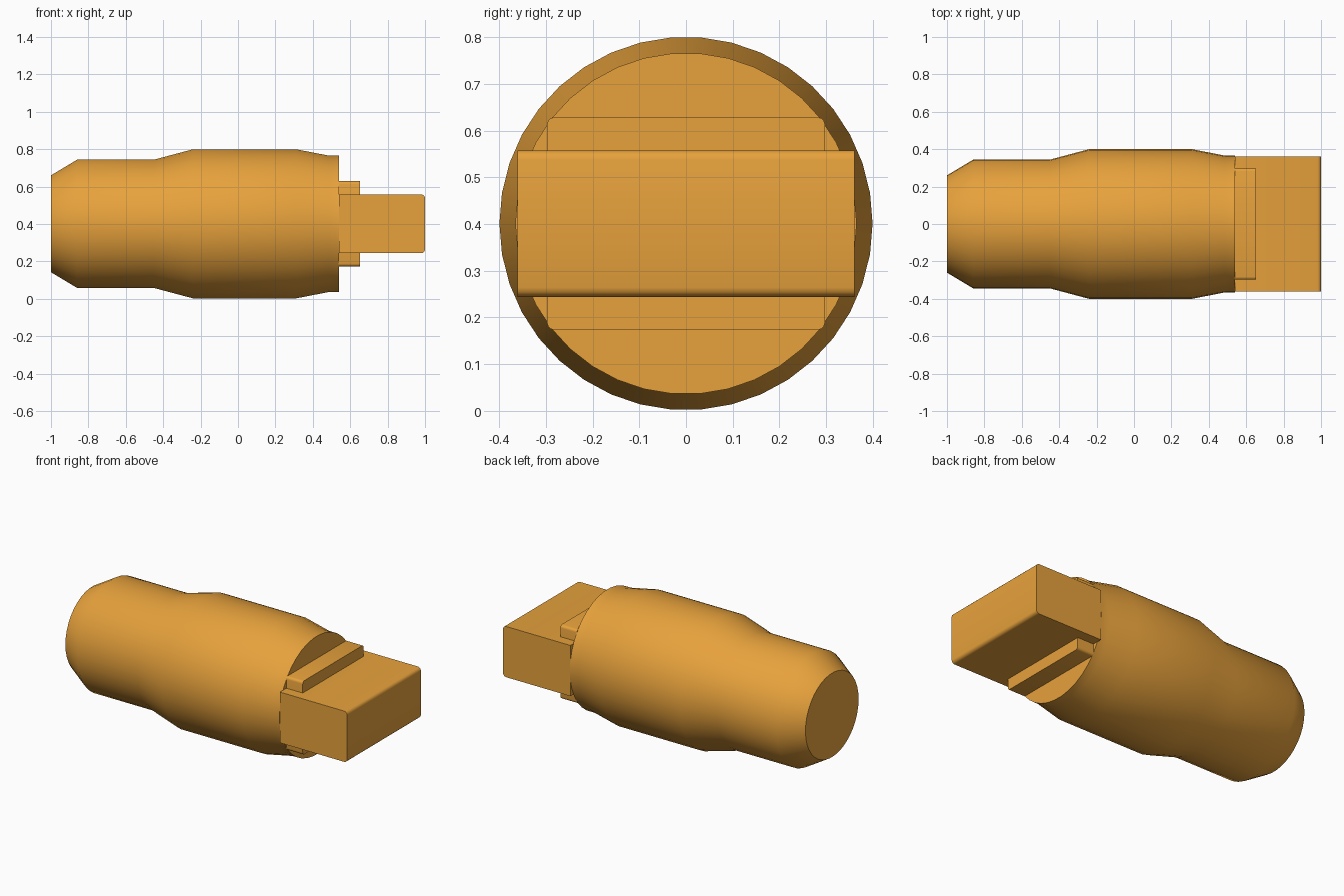
import bpy, bmesh
from math import cos, sin, pi, radians

if "Cube" in bpy.data.objects:
    bpy.data.objects.remove(bpy.data.objects["Cube"])

CZ = 0.401    # height of the long axis
SIDES = 38

mat = bpy.data.materials.new("orange")
mat.diffuse_color = (0.8, 0.36, 0.045, 1)
mat.use_nodes = True
mat.node_tree.nodes["Principled BSDF"].inputs["Base Color"].default_value = mat.diffuse_color


def finish(bm, name, smooth_angle):
    bmesh.ops.recalc_face_normals(bm, faces=bm.faces)
    me = bpy.data.meshes.new(name)
    bm.to_mesh(me)
    bm.free()
    ob = bpy.data.objects.new(name, me)
    bpy.context.collection.objects.link(ob)
    me.materials.append(mat)
    bpy.ops.object.select_all(action='DESELECT')
    ob.select_set(True)
    bpy.context.view_layer.objects.active = ob
    bpy.ops.object.shade_smooth_by_angle(angle=radians(smooth_angle))
    return ob


def lathe_x(name, profile):
    """Capped body of revolution around the x axis from (x, radius) pairs."""
    bm = bmesh.new()
    rings = [[bm.verts.new((x, r * cos(2 * pi * i / SIDES), CZ + r * sin(2 * pi * i / SIDES)))
              for i in range(SIDES)] for x, r in profile]
    for a, b in zip(rings, rings[1:]):
        for i in range(SIDES):
            j = (i + 1) % SIDES
            bm.faces.new((a[i], a[j], b[j], b[i]))
    bm.faces.new(rings[0])
    bm.faces.new(rings[-1])
    return finish(bm, name, 35)


def block(name, x0, x1, half_y, half_z, bevel, pick):
    """Box centred on the axis; edges accepted by pick(edge) are rounded."""
    bm = bmesh.new()
    bmesh.ops.create_cube(bm, size=1)
    for v in bm.verts:
        v.co = ((x0 + x1) / 2 + v.co.x * (x1 - x0), v.co.y * 2 * half_y, CZ + v.co.z * 2 * half_z)
    edges = [e for e in bm.edges if pick(e)]
    bmesh.ops.bevel(bm, geom=edges, offset=bevel, segments=3, profile=0.5, affect='EDGES')
    return finish(bm, name, 35)


def along(e, axis):
    d = e.verts[0].co - e.verts[1].co
    return abs(d[axis]) > 0.99 * d.length


# Round stepped body
lathe_x("body", [(-1.0, 0.26), (-0.86, 0.344), (-0.45, 0.344), (-0.24, 0.4),
                 (0.31, 0.4), (0.485, 0.366), (0.54, 0.366)])

# Collar with rounded corners along x
block("collar", 0.538, 0.652, 0.298, 0.228, 0.016, lambda e: along(e, 0))

# Flat plug, rounded on the two tip edges
block("plug", 0.539, 1.0, 0.361, 0.157, 0.02,
      lambda e: along(e, 1) and e.verts[0].co.x > 0.9)
